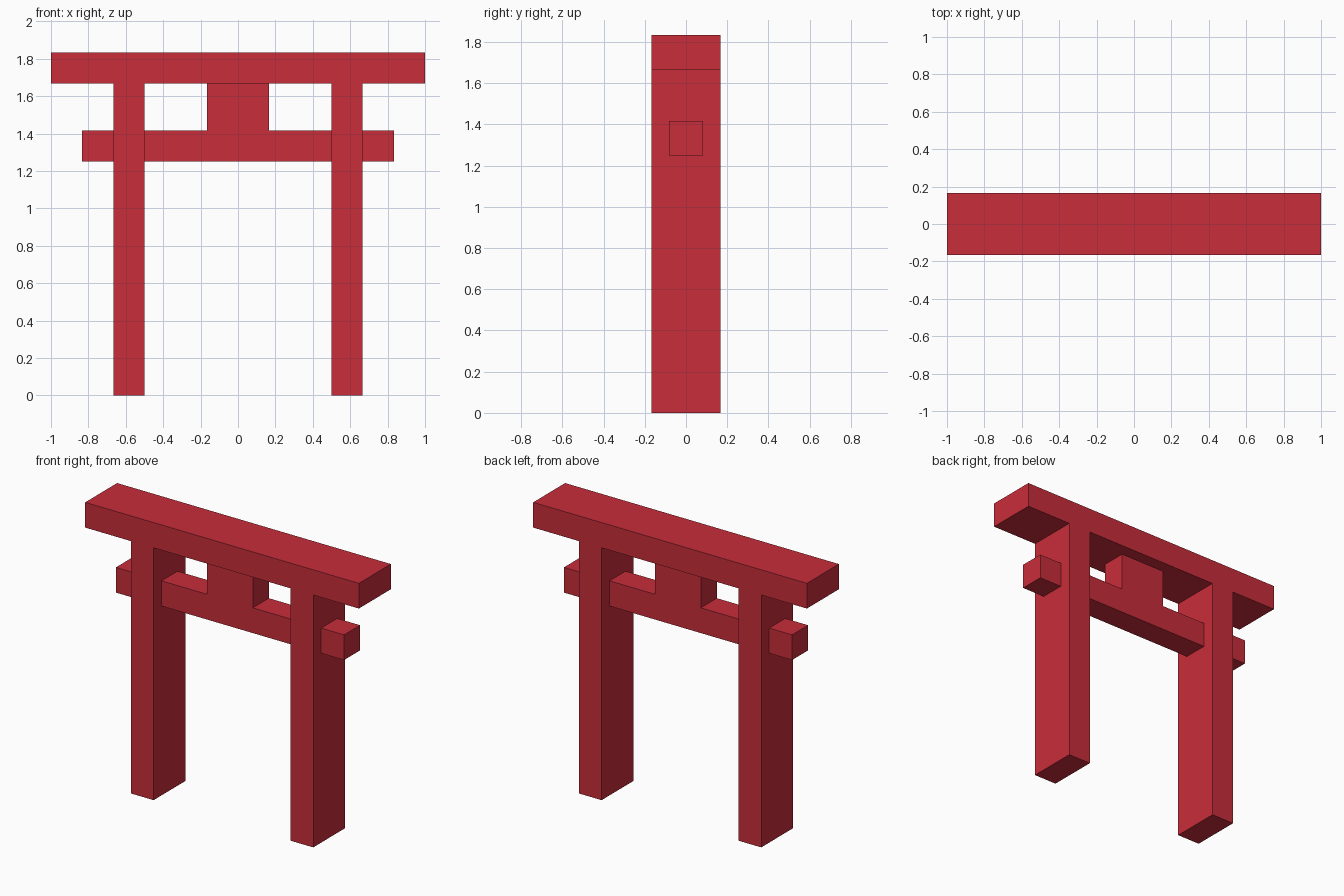
import bpy, bmesh

if "Cube" in bpy.data.objects:
    bpy.data.objects.remove(bpy.data.objects["Cube"])

U = 1 / 6  # the gate sits on a grid of sixths

red = bpy.data.materials.new("red_paint")
red.diffuse_color = (0.58, 0.026, 0.042, 1)
red.use_nodes = True
red.node_tree.nodes["Principled BSDF"].inputs["Base Color"].default_value = red.diffuse_color


def extrude_profile(name, half, depth):
    """Mirror a right-half x/z outline across x = 0 and extrude it along y."""
    outline = half + [(-x, z) for x, z in reversed(half)]
    bm = bmesh.new()
    face = bm.faces.new([bm.verts.new((x * U, -depth * U / 2, z * U)) for x, z in outline])
    ext = bmesh.ops.extrude_face_region(bm, geom=[face])
    verts = [g for g in ext["geom"] if isinstance(g, bmesh.types.BMVert)]
    bmesh.ops.translate(bm, verts=verts, vec=(0, depth * U, 0))
    bmesh.ops.recalc_face_normals(bm, faces=bm.faces[:])
    mesh = bpy.data.meshes.new(name)
    bm.to_mesh(mesh)
    bm.free()
    mesh.materials.append(red)
    obj = bpy.data.objects.new(name, mesh)
    bpy.context.collection.objects.link(obj)
    return obj


# Two posts and the top lintel in one continuous frame
extrude_profile("posts_and_lintel",
                [(3, 10), (3, 0), (4, 0), (4, 10), (6, 10), (6, 11)], 2)

# Thinner tie beam running through the posts, with the raised centre block
extrude_profile("tie_beam_with_centre_block",
                [(5, 7.5), (5, 8.5), (1, 8.5), (1, 10)], 1)
